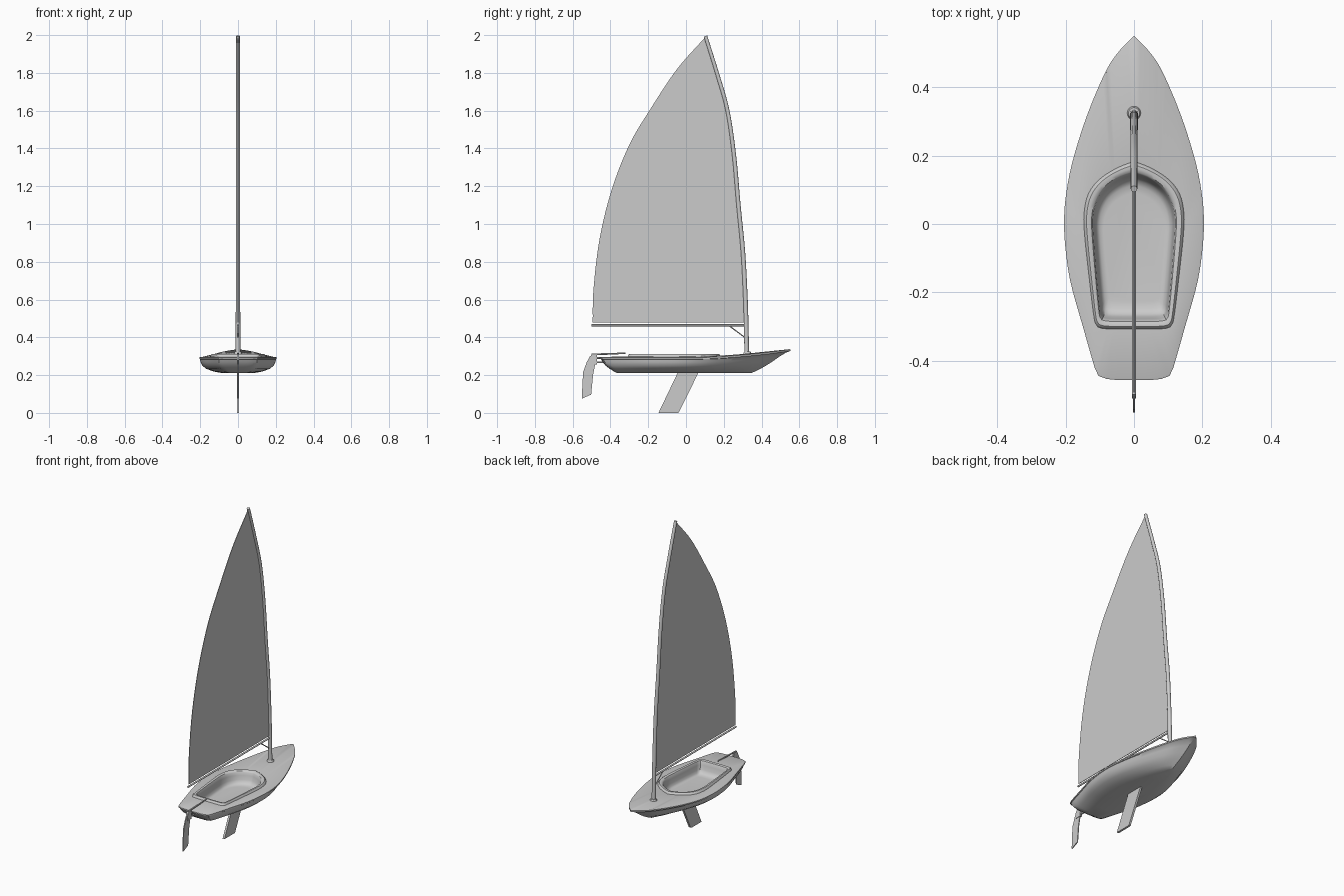
import bpy, bmesh, math
from mathutils import Vector

if "Cube" in bpy.data.objects:
    bpy.data.objects.remove(bpy.data.objects["Cube"])


def spline(pts, steps=8):
    # Catmull-Rom through 2D points
    p = [Vector(q) for q in pts]
    p = [2 * p[0] - p[1]] + p + [2 * p[-1] - p[-2]]
    out = []
    for i in range(1, len(p) - 2):
        a, b, c, d = p[i - 1:i + 3]
        for k in range(steps):
            t = k / steps
            out.append(0.5 * (2 * b + (c - a) * t + (2 * a - 5 * b + 4 * c - d) * t * t
                              + (3 * b - a - 3 * c + d) * t ** 3))
    return out + [p[-2]]


def resample(line, n):
    # n + 1 points evenly spaced along a polyline
    seg = [(b - a).length for a, b in zip(line, line[1:])]
    total, out, i, acc = sum(seg), [], 0, 0.0
    for k in range(n + 1):
        s = total * k / n
        while i < len(seg) - 1 and acc + seg[i] < s:
            acc += seg[i]
            i += 1
        out.append(line[i].lerp(line[i + 1], min(1, (s - acc) / seg[i])))
    return out


def outline(half, n=44):
    # closed loop from a half outline running bow to stern
    h = resample(spline(half), n)
    return h + [Vector((-q.x, q.y)) for q in reversed(h[1:-1])]


def finish(name, bm, angle=35):
    bmesh.ops.recalc_face_normals(bm, faces=bm.faces)
    me = bpy.data.meshes.new(name)
    bm.to_mesh(me)
    bm.free()
    ob = bpy.data.objects.new(name, me)
    bpy.context.collection.objects.link(ob)
    bpy.ops.object.select_all(action='DESELECT')
    ob.select_set(True)
    bpy.context.view_layer.objects.active = ob
    bpy.ops.object.shade_smooth_by_angle(angle=math.radians(angle))
    return ob


def loft(name, loops):
    bm = bmesh.new()
    rings = [[bm.verts.new(v) for v in l] for l in loops]
    n = len(rings[0])
    for a, b in zip(rings, rings[1:]):
        for i in range(n):
            j = (i + 1) % n
            bm.faces.new((a[i], a[j], b[j], b[i]))
    bm.faces.new(rings[0])
    bm.faces.new(rings[-1])
    return finish(name, bm)


def plate(name, pts, thick):
    # flat (y, z) profile with thickness along x
    bm = bmesh.new()
    f = bm.faces.new([bm.verts.new((-thick / 2, y, z)) for y, z in pts])
    r = bmesh.ops.extrude_face_region(bm, geom=[f])
    vs = [v for v in r['geom'] if isinstance(v, bmesh.types.BMVert)]
    bmesh.ops.translate(bm, verts=vs, vec=(thick, 0, 0))
    return finish(name, bm, 30)


def tube(name, pts, radii, sides=16):
    # round bar along a (y, z) path
    loops = []
    for i, (y, z) in enumerate(pts):
        a, b = pts[max(i - 1, 0)], pts[min(i + 1, len(pts) - 1)]
        t = Vector((0, b[0] - a[0], b[1] - a[1])).normalized()
        u, x = t.cross(Vector((1, 0, 0))), Vector((1, 0, 0))
        loops.append([Vector((0, y, z)) + radii[i] * (math.cos(k * math.tau / sides) * x
                      + math.sin(k * math.tau / sides) * u) for k in range(sides)])
    return loft(name, loops)


def sheer(y):
    return 0.296 + 0.041 * max(0, (y - 0.1) / 0.45) ** 1.5


# Hull, deck, coaming and cockpit as one set of nested loops
deck = outline([(0, .552), (.045, .505), (.083, .447), (.137, .32), (.18, .184), (.2, .08),
                (.205, 0), (.2, -.08), (.185, -.175), (.15, -.3), (.12, -.405),
                (.108, -.44), (.09, -.452), (.05, -.457), (0, -.457)])
rim_out = outline([(0, .184), (.05, .164), (.1, .132), (.133, .09), (.146, .035), (.145, -.03),
                   (.13, -.17), (.117, -.275), (.108, -.3), (.085, -.307), (0, -.308)])
rim_in = outline([(0, .15), (.045, .134), (.085, .105), (.11, .065), (.12, .02), (.119, -.03),
                  (.108, -.17), (.1, -.255), (.095, -.275), (.075, -.281), (0, -.282)])
loops = []
# hull sections from the keel up: x scale, y scale, y shift, height fraction
for sx, sy, c, h in [(.38, .70, -.042, 0), (.62, .745, -.039, .1), (.82, .81, -.033, .27),
                     (.92, .87, -.027, .46), (.965, .925, -.018, .68), (.985, .97, -.006, .86)]:
    loops.append([(p.x * sx, p.y * sy + c, .21 + (sheer(p.y) - .21) * h) for p in deck])
loops.append([(p.x, p.y, sheer(p.y) - .010) for p in deck])
loops.append([(p.x, p.y, sheer(p.y) - .002) for p in deck])
loops.append([(p.x * .98, p.y * .99, sheer(p.y)) for p in deck])
for t, z in [(0, .299), (.12, .307), (.3, .311), (.55, .311), (.85, .308), (1, .302)]:
    loops.append([(*a.lerp(b, t), z) for a, b in zip(rim_out, rim_in)])
for s, z in [(.98, .285), (.95, .26), (.91, .244), (.84, .236), (.74, .234)]:
    loops.append([(p.x * s, (p.y + .07) * s - .07, z) for p in rim_in])
loft("hull", loops)

# Curved mast with collar
mast = spline([(.322, .30), (.319, .45), (.315, .6), (.302, .85), (.278, 1.1), (.255, 1.36),
               (.22, 1.6), (.167, 1.79), (.103, 1.995)], 5)
mast = [tuple(p) for p in mast]
tube("mast", mast, [.0125 - .003 * i / len(mast) for i in range(len(mast))])
tube("mast_collar", [(.325, .295), (.325, .318), (.325, .324)], [.02, .02, .016], 24)

# Sail between mast and leech
leech = [tuple(p) for p in spline([(-.494, .478), (-.49, .65), (-.458, .918), (-.394, 1.18),
                                   (-.3, 1.42), (-.19, 1.606), (-.05, 1.817), (.098, 1.985)], 5)]
luff = [p for p in mast if .478 < p[1] < 1.98]
plate("sail", leech + luff[::-1] + [(.317, .478)], .003)

# Boom and brace
tube("boom", [(-.5, .464), (.318, .464)], [.0055, .0055], 12)
tube("boom_brace", [(.23, .46), (.318, .395)], [.003, .003], 8)

# Daggerboard
plate("daggerboard", [(-.038, .225), (.072, .225), (-.037, .004), (-.045, 0), (-.145, 0),
                      (-.14, .012)], .013)

# Rudder, head, tiller and hinge pins
plate("rudder_blade", [(-.482, .30), (-.508, .30), (-.525, .27), (-.545, .215), (-.552, .075),
                       (-.502, .097), (-.492, .2), (-.478, .27)], .006)
plate("rudder_head", [(-.472, .255), (-.472, .308), (-.5, .308), (-.512, .29), (-.51, .255)], .013)
tube("tiller", [(-.5, .309), (-.45, .311), (-.32, .316)], [.005, .005, .004], 10)
for i, z in enumerate((.268, .29)):
    tube("rudder_hinge_%d" % (i + 1), [(-.43, z), (-.48, z)], [.005, .005], 10)
